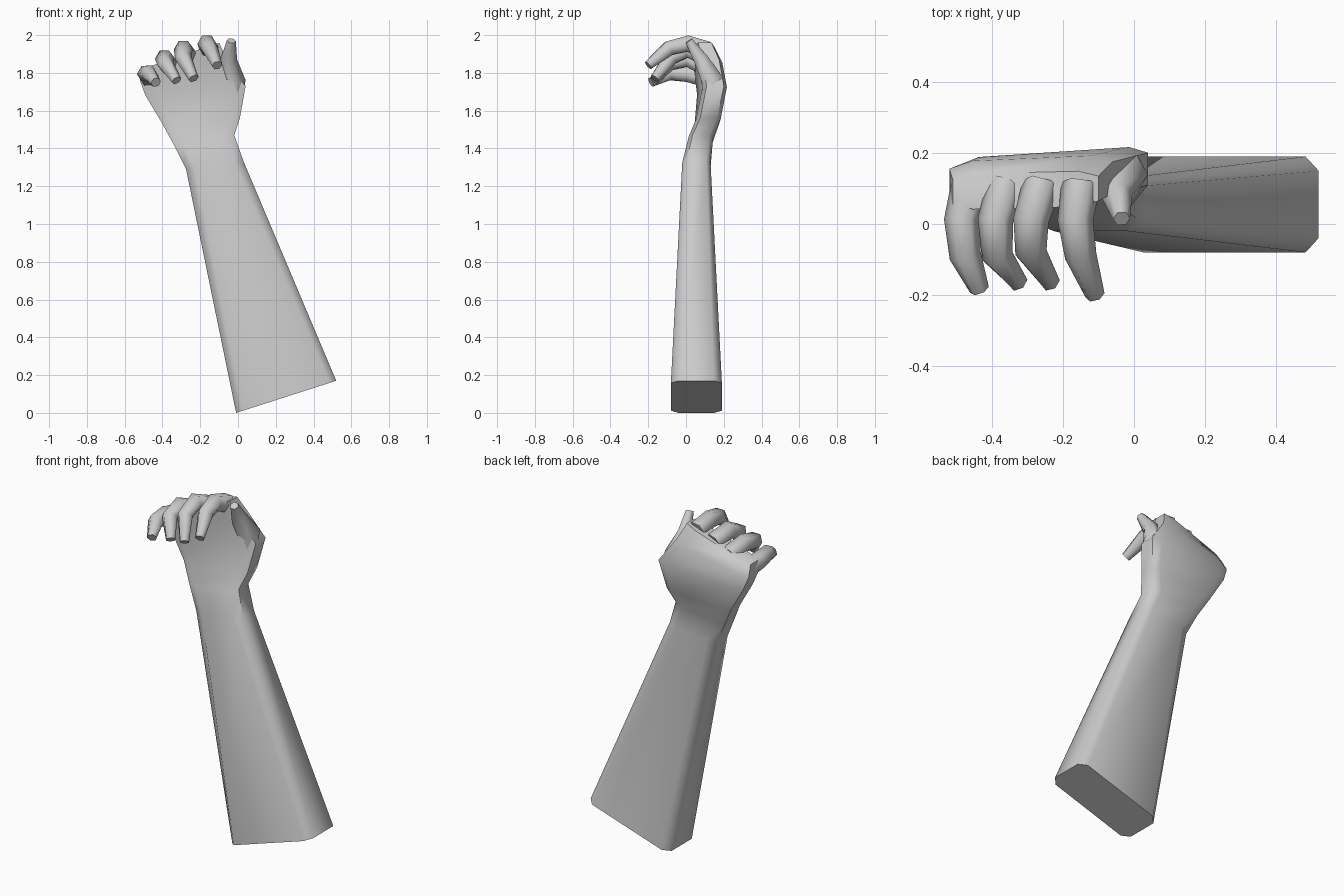
import bpy, bmesh, math
from mathutils import Vector

if "Cube" in bpy.data.objects:
    bpy.data.objects.remove(bpy.data.objects["Cube"])

GREY = (0.6, 0.6, 0.6, 1)
skin = bpy.data.materials.new("plain grey")
skin.use_nodes = True
skin.diffuse_color = GREY
skin.node_tree.nodes["Principled BSDF"].inputs["Base Color"].default_value = GREY


def loft(name, rings, angle):
    """Skin a list of equal-sized point rings and cap both ends."""
    bm = bmesh.new()
    rows = [[bm.verts.new(p) for p in ring] for ring in rings]
    n = len(rows[0])
    for a, b in zip(rows, rows[1:]):
        for i in range(n):
            j = (i + 1) % n
            bm.faces.new((a[i], a[j], b[j], b[i]))
    bm.faces.new(rows[0][::-1])
    bm.faces.new(rows[-1])
    bmesh.ops.recalc_face_normals(bm, faces=bm.faces)
    mesh = bpy.data.meshes.new(name)
    bm.to_mesh(mesh)
    bm.free()
    mesh.materials.append(skin)
    obj = bpy.data.objects.new(name, mesh)
    bpy.context.collection.objects.link(obj)
    bpy.ops.object.select_all(action='DESELECT')
    obj.select_set(True)
    bpy.context.view_layer.objects.active = obj
    bpy.ops.object.shade_smooth_by_angle(angle=math.radians(angle))


def slab(left, right, depth, cut=0.1):
    """Chamfered rectangle spanning two side points, thick along y."""
    l, r = Vector(left), Vector(right)
    h = Vector((0, depth / 2, 0))
    shape = [(0, -.7), (cut, -1), (1 - cut, -1), (1, -.7),
             (1, .7), (1 - cut, 1), (cut, 1), (0, .7)]
    return [l.lerp(r, u) + h * v for u, v in shape]


def digit(name, path, radii, sides=6):
    """Bent tapering tube through the joints of one finger."""
    pts = [Vector(p) for p in path]
    rings = []
    for i, p in enumerate(pts):
        t = (pts[min(i + 1, len(pts) - 1)] - pts[max(i - 1, 0)]).normalized()
        u = (Vector((1, 0, 0)) - t * t.x).normalized()
        w = t.cross(u)
        rings.append([p + radii[i] * (u * math.cos(a) + w * math.sin(a))
                      for a in (math.tau * k / sides for k in range(sides))])
    loft(name, rings, 70)


# Forearm, wrist and palm: one skin from the cut end to the knuckles
loft("forearm_and_palm", [
    slab((-.01, .055, 0), (.52, .055, .17), .27, .07),
    slab((-.275, .055, 1.29), (.03, .055, 1.33), .15, .16),
    slab((-.34, .075, 1.42), (-.02, .08, 1.47), .13, .16),
    slab((-.40, .11, 1.53), (.01, .12, 1.56), .13),
    slab((-.49, .12, 1.68), (.04, .155, 1.73), .13),
    slab((-.52, .11, 1.76), (-.06, .13, 1.87), .13, .14),
    slab((-.51, .09, 1.82), (-.10, .10, 1.96), .10, .14),
], 60)

# Curled fingers: knuckle, middle joint, end joint, tip
fingers = {
    "index_finger": [(-.15, .11, 1.92), (-.165, .01, 1.955), (-.15, -.09, 1.93), (-.11, -.2, 1.84)],
    "middle_finger": [(-.26, .11, 1.88), (-.29, .01, 1.925), (-.29, -.08, 1.88), (-.235, -.165, 1.77)],
    "ring_finger": [(-.36, .11, 1.83), (-.39, .01, 1.875), (-.385, -.09, 1.85), (-.325, -.165, 1.76)],
    "little_finger": [(-.46, .11, 1.77), (-.485, .01, 1.795), (-.475, -.09, 1.80), (-.435, -.185, 1.75)],
}
for finger, joints in fingers.items():
    digit(finger, joints, (.055, .05, .045, .028))

# Thumb rising along the index side
digit("thumb", [(-.04, .14, 1.64), (-.025, .14, 1.76), (-.05, .08, 1.87), (-.035, .015, 1.97)],
      (.06, .065, .045, .024))
